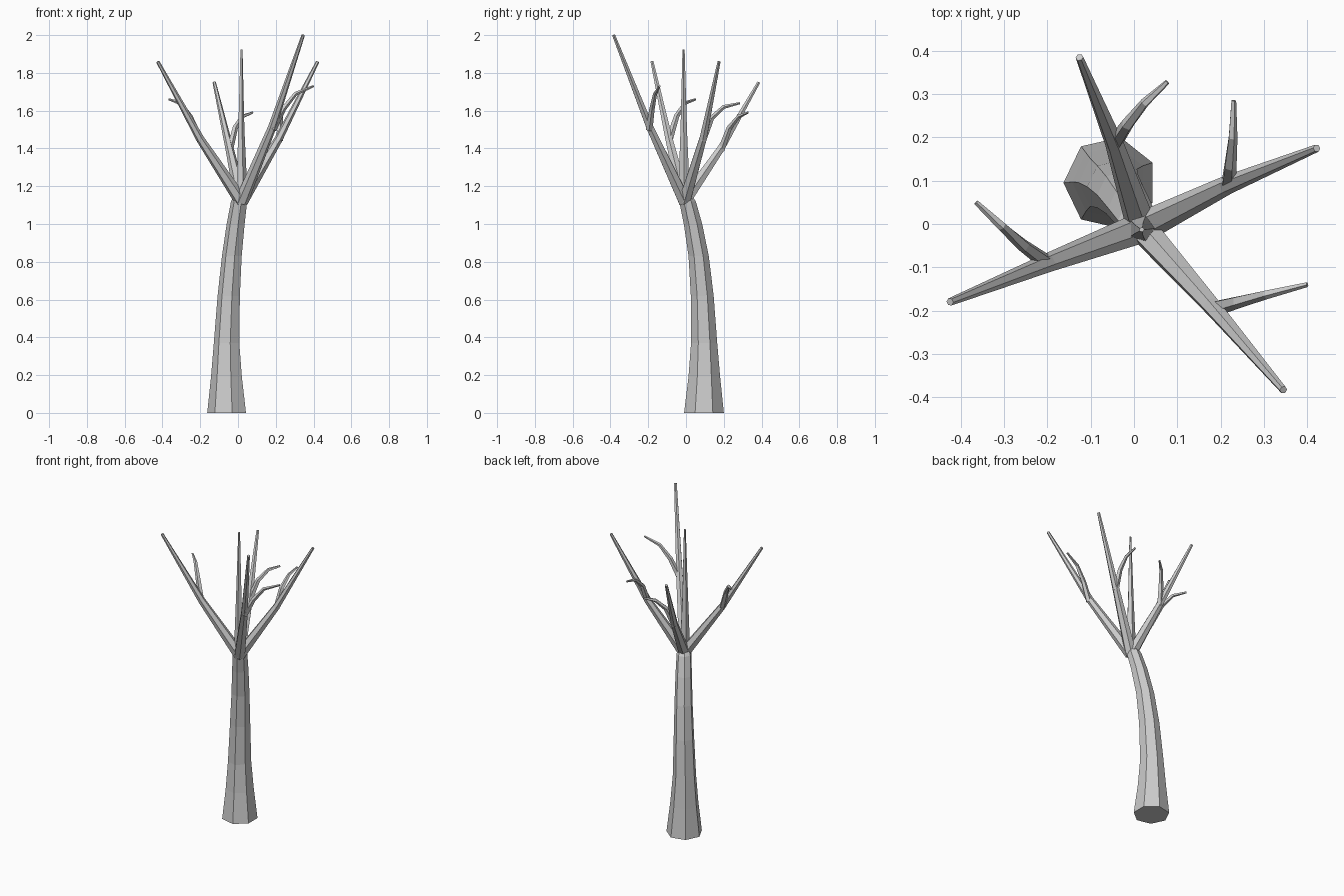
import bpy, bmesh, math
from mathutils import Vector

cube = bpy.data.objects.get("Cube")
if cube:
    bpy.data.objects.remove(cube, do_unlink=True)

bark = bpy.data.materials.new("grey_bark")
bark.use_nodes = True
GREY = (0.6, 0.6, 0.6, 1)
bark.diffuse_color = GREY
bark.node_tree.nodes["Principled BSDF"].inputs["Base Color"].default_value = GREY


def limb(name, path, radii, sides, level=False, turn=0.0):
    """Tapered faceted tube along a path; level keeps the rings horizontal."""
    pts = [Vector(p) for p in path]
    bm = bmesh.new()
    rings = []
    for i, (p, r) in enumerate(zip(pts, radii)):
        d = (pts[min(i + 1, len(pts) - 1)] - pts[max(i - 1, 0)]).normalized()
        if level:
            d = Vector((0, 0, 1))
        u = (Vector((1, 0, 0)) - d * d.x).normalized()
        v = d.cross(u)
        ring = []
        for k in range(sides):
            a = turn + math.tau * k / sides
            ring.append(bm.verts.new(p + r * (math.cos(a) * u + math.sin(a) * v)))
        rings.append(ring)
    for a, b in zip(rings, rings[1:]):
        for k in range(sides):
            n = (k + 1) % sides
            bm.faces.new((a[k], a[n], b[n], b[k]))
    bm.faces.new(rings[0][::-1])
    bm.faces.new(rings[-1])
    mesh = bpy.data.meshes.new(name)
    bm.to_mesh(mesh)
    bm.free()
    mesh.materials.append(bark)
    obj = bpy.data.objects.new(name, mesh)
    bpy.context.collection.objects.link(obj)
    return obj


# Leaning seven-sided trunk with a flared foot
limb("trunk",
     [(-.055, .095, 0), (-.057, .097, .19), (-.057, .096, .37), (-.046, .086, .62),
      (-.03, .067, .83), (-.01, .037, 1.0), (.008, .008, 1.12), (.015, -.005, 1.16)],
     [.108, .086, .071, .062, .055, .05, .045, .03], 7, True, math.pi)

# Main branches, each bent upward at the middle
crown = (.018, -.008, 1.12)
branches = {
    "right_branch": [(-.2, -.09, 1.45), (-.425, -.18, 1.86)],
    "front_left_branch": [(.18, -.19, 1.51), (.345, -.383, 2.0)],
    "left_branch": [(.215, .09, 1.45), (.422, .175, 1.86)],
    "back_branch": [(-.045, .185, 1.4), (-.126, .385, 1.75)],
}
for name, (mid, tip) in branches.items():
    limb(name, [crown, mid, tip], [.036, .022, .009], 6)

limb("centre_branch", [(.018, -.01, 1.12), (.016, -.012, 1.5), (.018, -.013, 1.925)],
     [.034, .018, .006], 5)

# Curved side twigs growing out of the branch bends
twigs = {
    "right_twig": [(-.2, -.09, 1.44), (-.255, -.05, 1.57), (-.305, -.005, 1.64), (-.365, .05, 1.66)],
    "front_left_twig": [(.185, -.195, 1.5), (.24, -.18, 1.61), (.305, -.163, 1.69), (.4, -.14, 1.73)],
    "left_twig": [(.218, .088, 1.44), (.222, .135, 1.56), (.228, .2, 1.62), (.23, .285, 1.64)],
    "back_twig": [(-.045, .185, 1.39), (-.015, .23, 1.51), (.025, .28, 1.57), (.077, .328, 1.59)],
}
for name, path in twigs.items():
    limb(name, path, [.019, .015, .011, .006], 5)
